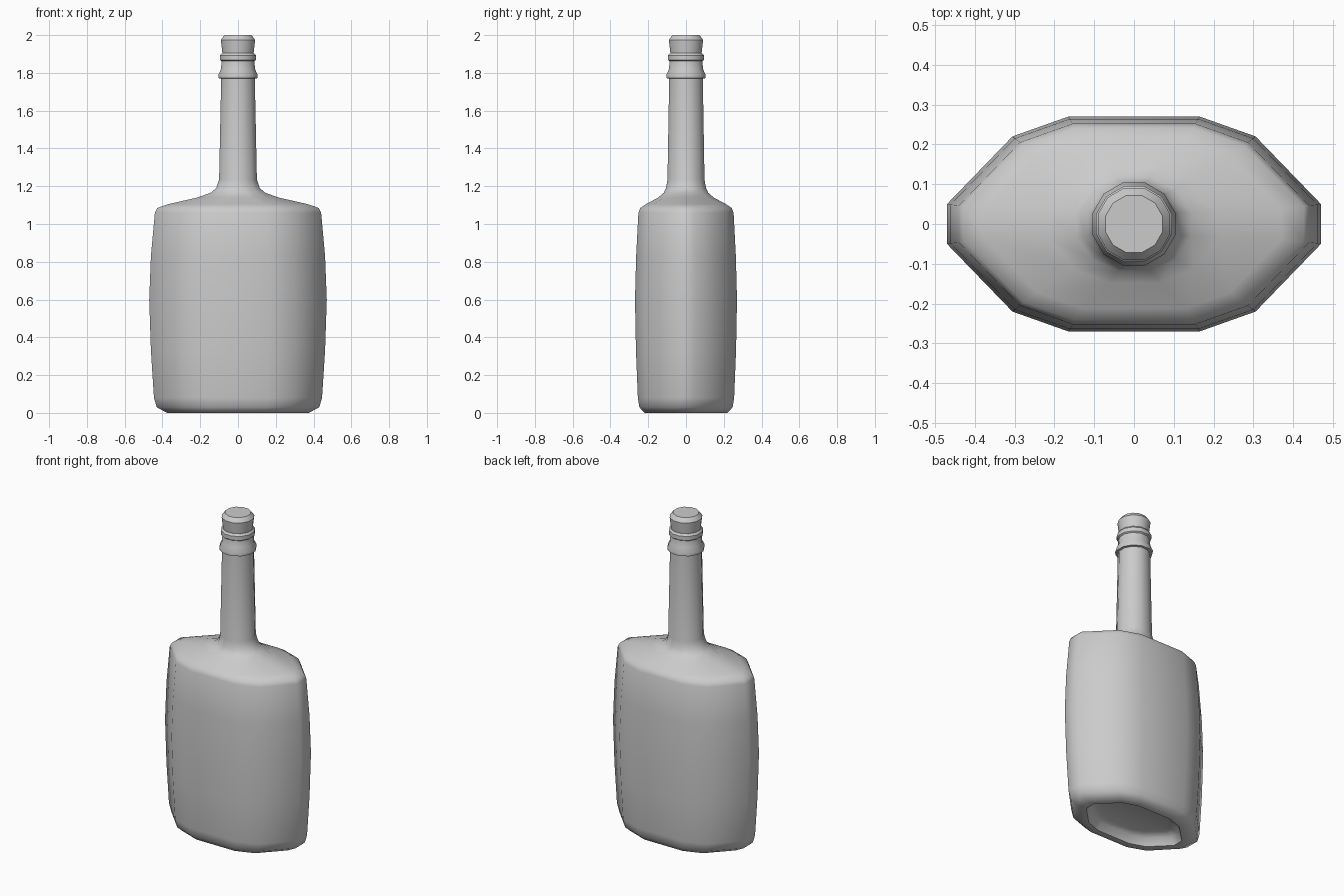
import bpy, bmesh, math

if "Cube" in bpy.data.objects:
    bpy.data.objects.remove(bpy.data.objects["Cube"])

# Twelve-sided flask cross-section (unit half-width / half-depth) and round neck section
quarter = [(1.0, 0.185), (0.65, 0.815), (0.351, 1.0)]
flask = (quarter + [(-x, y) for x, y in reversed(quarter)]
         + [(-x, -y) for x, y in quarter] + [(x, -y) for x, y in reversed(quarter)])
K = 1 / math.cos(math.radians(15))
circle = [(K * math.cos(math.radians(15 + 30 * i)), K * math.sin(math.radians(15 + 30 * i)))
          for i in range(12)]


def loft(name, rings, angle):
    """Skin rings of (z, half_width, half_depth, roundness) and cap both ends."""
    bm = bmesh.new()
    loops = []
    for z, rx, ry, t in rings:
        loops.append([bm.verts.new(((a[0] * (1 - t) + b[0] * t) * rx,
                                    (a[1] * (1 - t) + b[1] * t) * ry, z))
                      for a, b in zip(flask, circle)])
    for lo, hi in zip(loops, loops[1:]):
        for i in range(12):
            j = (i + 1) % 12
            bm.faces.new((lo[i], lo[j], hi[j], hi[i]))
    bm.faces.new(loops[0][::-1])
    bm.faces.new(loops[-1])
    bmesh.ops.recalc_face_normals(bm, faces=bm.faces)
    mesh = bpy.data.meshes.new(name)
    bm.to_mesh(mesh)
    bm.free()
    ob = bpy.data.objects.new(name, mesh)
    bpy.context.collection.objects.link(ob)
    bpy.ops.object.select_all(action='DESELECT')
    ob.select_set(True)
    bpy.context.view_layer.objects.active = ob
    bpy.ops.object.shade_smooth_by_angle(angle=math.radians(angle))
    return ob


# Bottle: recessed base, bulging body, sloped shoulder, slender neck and collar
loft("bottle", [
    (0.06, 0.25, 0.125, 0), (0.045, 0.30, 0.16, 0), (0.0, 0.325, 0.18, 0),
    (0.0, 0.375, 0.22, 0), (0.03, 0.43, 0.247, 0), (0.08, 0.445, 0.255, 0),
    (0.33, 0.461, 0.265, 0), (0.60, 0.47, 0.27, 0), (0.83, 0.461, 0.264, 0),
    (1.06, 0.44, 0.252, 0), (1.085, 0.427, 0.242, 0), (1.105, 0.37, 0.212, 0.05),
    (1.14, 0.215, 0.147, 0.5), (1.165, 0.145, 0.118, 0.85), (1.19, 0.115, 0.106, 1),
    (1.235, 0.10, 0.098, 1), (1.77, 0.089, 0.089, 1), (1.772, 0.102, 0.102, 1),
    (1.79, 0.104, 0.104, 1), (1.82, 0.09, 0.09, 1), (1.865, 0.087, 0.087, 1)], 45)

# Lip ring around the mouth
loft("lip_ring", [
    (1.86, 0.085, 0.085, 1), (1.868, 0.095, 0.095, 1),
    (1.893, 0.095, 0.095, 1), (1.905, 0.085, 0.085, 1)], 35)

# Flared stopper
loft("stopper", [
    (1.90, 0.082, 0.082, 1), (1.975, 0.091, 0.091, 1), (2.0, 0.072, 0.072, 1)], 35)
